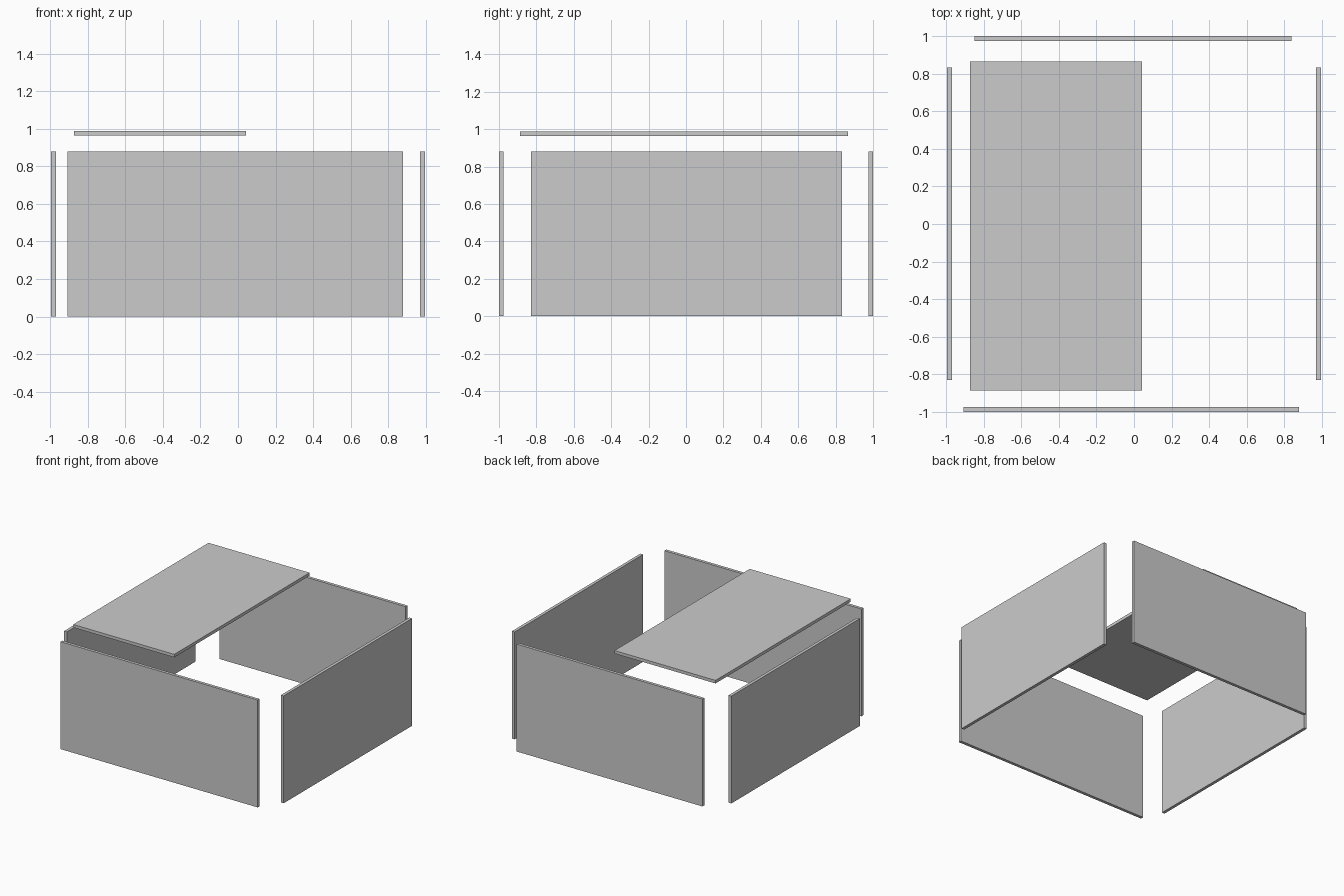
import bpy

if "Cube" in bpy.data.objects:
    bpy.data.objects.remove(bpy.data.objects["Cube"])

T = 0.025   # board thickness
H = 0.88    # wall height


def board(name, x0, x1, y0, y1, z0, z1):
    """Flat board spanning the given bounds."""
    bpy.ops.mesh.primitive_cube_add(
        size=1, location=((x0 + x1) / 2, (y0 + y1) / 2, (z0 + z1) / 2))
    ob = bpy.context.object
    ob.name = name
    ob.scale = (x1 - x0, y1 - y0, z1 - z0)
    bpy.ops.object.transform_apply(location=False, rotation=False, scale=True)
    return ob


# Front and back walls
board("front_wall", -0.908, 0.879, -1.0, -1.0 + T, 0, H)
board("back_wall", -0.849, 0.838, 1.0 - T, 1.0, 0, H)

# Matching side walls
for name, x in (("left_wall", -0.995), ("right_wall", 0.995 - T)):
    board(name, x, x + T, -0.83, 0.834, 0, H)

# Half-width lid floating above the walls
board("lid_panel", -0.873, 0.043, -0.887, 0.865, 0.963, 0.963 + T)
